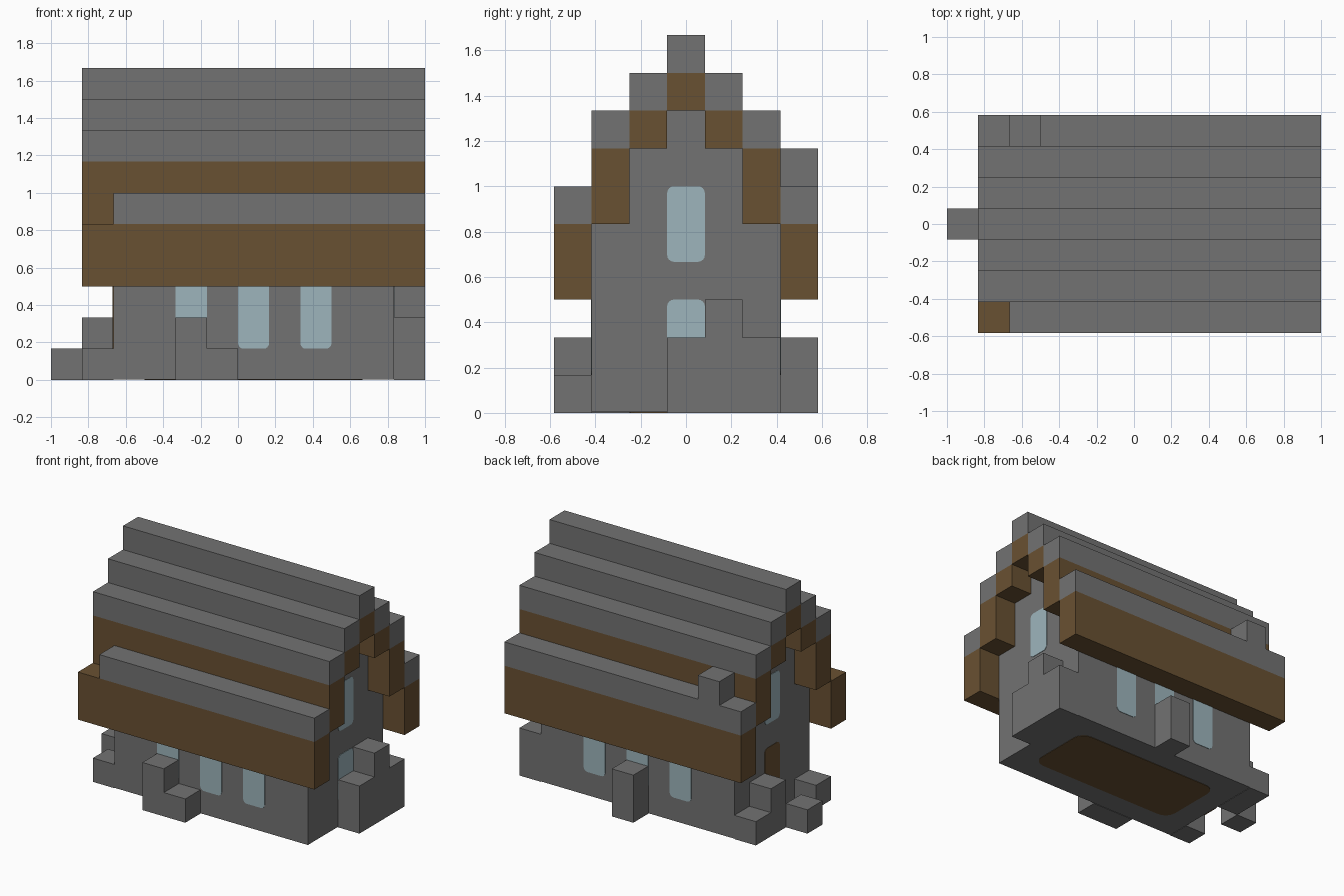
import bpy
import bmesh
from math import pi
from mathutils import Matrix

U = 1 / 6  # edge length of one building block

if "Cube" in bpy.data.objects:
    bpy.data.objects.remove(bpy.data.objects["Cube"], do_unlink=True)


def material(name, rgb):
    mat = bpy.data.materials.new(name)
    mat.use_nodes = True
    mat.diffuse_color = (*rgb, 1)
    mat.node_tree.nodes["Principled BSDF"].inputs["Base Color"].default_value = (*rgb, 1)
    return mat


stone = material("stone grey", (0.17, 0.17, 0.17))
timber = material("timber brown", (0.141, 0.082, 0.032))
glass = material("pale blue glass", (0.337, 0.462, 0.503))


def finish(bm, name, mat):
    bmesh.ops.recalc_face_normals(bm, faces=bm.faces)
    mesh = bpy.data.meshes.new(name)
    bm.to_mesh(mesh)
    bm.free()
    mesh.materials.append(mat)
    obj = bpy.data.objects.new(name, mesh)
    bpy.context.collection.objects.link(obj)
    return obj


def block(name, mat, x, y, z):
    """Box spanning (min, max) pairs given in block units."""
    bm = bmesh.new()
    size = [(b - a) * U for a, b in (x, y, z)]
    mid = [(a + b) / 2 * U for a, b in (x, y, z)]
    bmesh.ops.create_cube(bm, size=1, matrix=Matrix.Translation(mid) @ Matrix.Diagonal((*size, 1)))
    return finish(bm, name, mat)


def panel(name, mat, width, height, radius, place):
    """Thin plate with rounded corners, lying in its local xy plane."""
    bm = bmesh.new()
    w, h = width * U / 2, height * U / 2
    face = bm.faces.new([bm.verts.new(p) for p in ((-w, -h, 0), (w, -h, 0), (w, h, 0), (-w, h, 0))])
    bmesh.ops.bevel(bm, geom=bm.verts[:], offset=radius, segments=4, profile=0.5, affect='VERTICES')
    made = bmesh.ops.extrude_face_region(bm, geom=bm.faces[:])
    moved = [v for v in made["geom"] if isinstance(v, bmesh.types.BMVert)]
    bmesh.ops.translate(bm, verts=moved, vec=(0, 0, 0.003))
    bmesh.ops.transform(bm, matrix=place, verts=bm.verts)
    return finish(bm, name, mat)


def on_wall(x, y, z, turn):
    """Stand a panel upright, facing front when turn is zero."""
    return Matrix.Translation((x * U, y * U, z * U)) @ Matrix.Rotation(turn, 4, 'Z') @ Matrix.Rotation(pi / 2, 4, 'X')


# House body: stepped gable profile extruded along the length
half = [(2.5, 0.018), (2.5, 5), (1.5, 5), (1.5, 7), (0.5, 7), (0.5, 8)]
outline = half + [(-y, z) for y, z in reversed(half)]
bm = bmesh.new()
gable = bm.faces.new([bm.verts.new((-4 * U, y * U, z * U)) for y, z in outline])
made = bmesh.ops.extrude_face_region(bm, geom=[gable])
bmesh.ops.translate(bm, verts=[v for v in made["geom"] if isinstance(v, bmesh.types.BMVert)], vec=(9 * U, 0, 0))
finish(bm, "house_body", stone)

# Roof courses: timber beam with a stone cap, stepping up to the ridge
for step, (low, mid, top) in enumerate([(3, 5, 6), (5, 7, 8), (7, 8, 9)]):
    for side, label in ((-1, "front"), (1, "back")):
        y = sorted((side * (3.5 - step), side * (2.5 - step)))
        start = -4 if (step == 0 and side < 0) else -5  # one missing cap block
        block(f"{label}_roof_beam_{step + 1}", timber, (-5, 6), y, (low, mid))
        block(f"{label}_roof_cap_{step + 1}", stone, (start, 6), y, (mid, top))
block("ridge_beam", timber, (-5, 6), (-0.5, 0.5), (8, 9))
block("ridge_cap", stone, (-5, 6), (-0.5, 0.5), (9, 10))
block("loose_roof_block", stone, (-4, -3), (2.5, 3.5), (6, 7))

# Stones heaped around the walls
block("front_stone_tall", stone, (-2, -1), (-3.5, -2.5), (0, 2))
block("front_stone_low", stone, (-1, 0), (-3.5, -2.5), (0, 1))
block("back_stone", stone, (0, 1), (2.5, 3.5), (0, 2))
block("left_stone_front", stone, (5, 6), (-0.5, 0.5), (0, 2))
block("left_stone_tall", stone, (5, 6), (0.5, 1.5), (0, 3))
block("left_stone_back", stone, (5, 6), (1.5, 2.5), (0, 2))
block("right_stone_low", stone, (-5, -4), (1.5, 2.5), (0, 1))
block("right_stone_tall", stone, (-5, -4), (0.5, 1.5), (0, 2))
block("right_stone_front", stone, (-5, -4), (-2.5, -1.5), (0, 1))
block("doorstep", stone, (-6, -5), (-0.5, 0.5), (0, 1))

# Windows on the long walls, tucked up under the eaves
for i, x in enumerate((-1.5, 0.5, 2.5)):
    panel(f"front_window_{i + 1}", glass, 1, 3, 0.03, on_wall(x, -2.5, 2.5, 0))
    panel(f"back_window_{i + 1}", glass, 1, 3, 0.03, on_wall(x, 2.5, 2.5, pi))

# Gable windows, door and floor
panel("left_upper_window", glass, 1, 2, 0.03, on_wall(5, 0, 5, pi / 2))
panel("left_lower_window", glass, 1, 2, 0.03, on_wall(5, 0, 2, pi / 2))
panel("right_upper_window", glass, 1, 2, 0.03, on_wall(-4, 0, 5, -pi / 2))
panel("door", timber, 1, 3, 0.03, on_wall(-4, 0, 1.5, -pi / 2))
panel("floor", timber, 7, 3, 0.08, Matrix.Translation((0.5 * U, 0, 0)))
